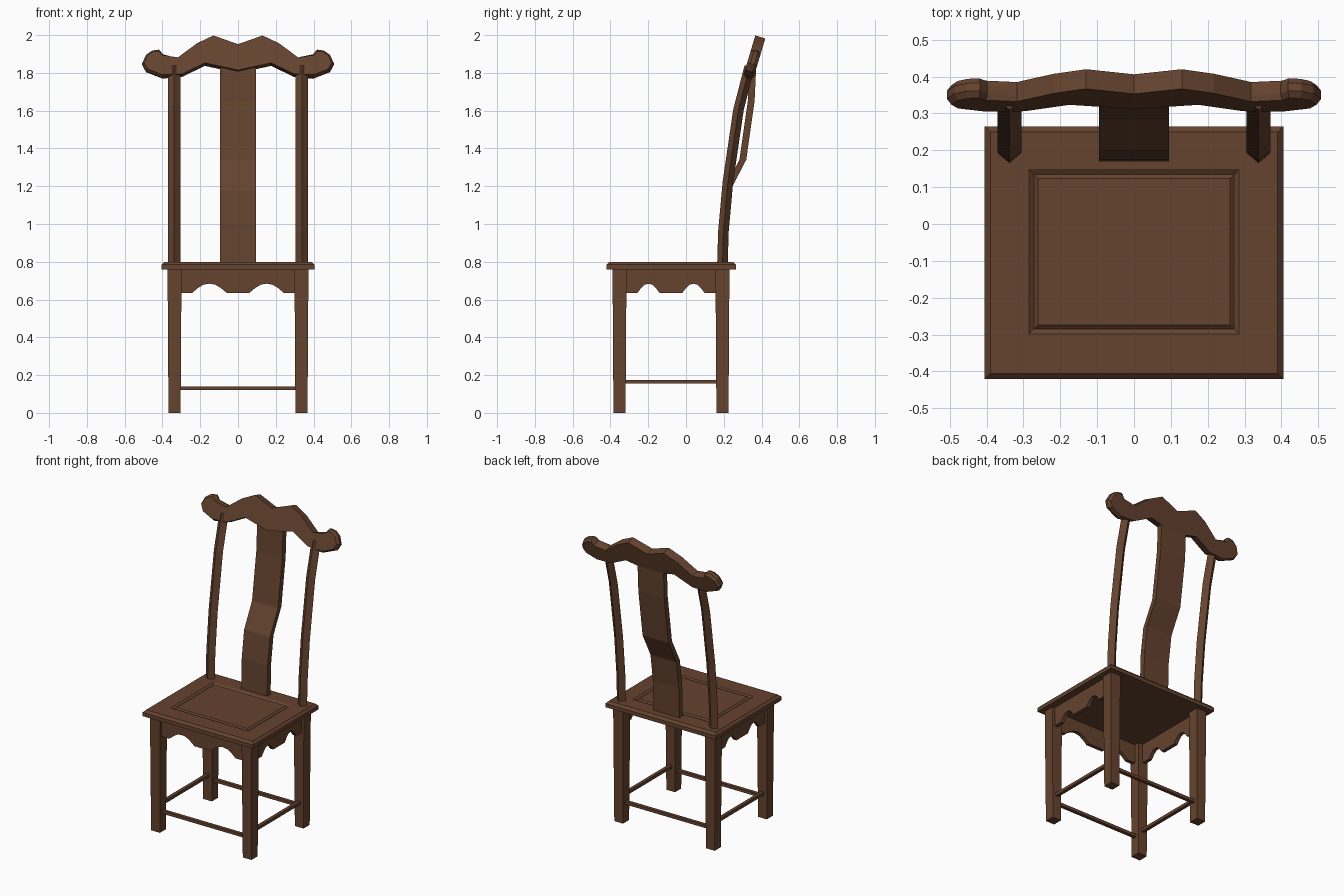
import bpy
import bmesh

cube = bpy.data.objects.get("Cube")
if cube:
    bpy.data.objects.remove(cube, do_unlink=True)

wood = bpy.data.materials.new("dark_brown_wood")
wood.use_nodes = True
COLOR = (0.13, 0.056, 0.028, 1)
wood.diffuse_color = COLOR
wood.node_tree.nodes["Principled BSDF"].inputs["Base Color"].default_value = COLOR


def loft(name, rings):
    """Skin a list of equal-length point rings and cap both ends."""
    bm = bmesh.new()
    loops = [[bm.verts.new(p) for p in ring] for ring in rings]
    n = len(loops[0])
    for a, b in zip(loops, loops[1:]):
        for i in range(n):
            j = (i + 1) % n
            bm.faces.new((a[i], a[j], b[j], b[i]))
    bm.faces.new(loops[0])
    bm.faces.new(loops[-1])
    bmesh.ops.recalc_face_normals(bm, faces=bm.faces)
    mesh = bpy.data.meshes.new(name)
    bm.to_mesh(mesh)
    bm.free()
    mesh.materials.append(wood)
    obj = bpy.data.objects.new(name, mesh)
    bpy.context.collection.objects.link(obj)
    return obj


def rect(x0, x1, y0, y1, z):
    return [(x0, y0, z), (x1, y0, z), (x1, y1, z), (x0, y1, z)]


def box(name, c, h):
    x, y, z = c
    return loft(name, [rect(x - h[0], x + h[0], y - h[1], y + h[1], z + s * h[2])
                       for s in (-1, 1)])


# Seat: chamfered board with a V groove around the centre panel
X, Y0, Y1, TOP = 0.405, -0.42, 0.265, 0.80
loft("seat", [
    rect(-X, X, Y0, Y1, 0.76),
    rect(-X, X, Y0, Y1, 0.785),
    rect(-X + 0.015, X - 0.015, Y0 + 0.015, Y1 - 0.015, TOP),
    rect(-0.285, 0.285, -0.298, 0.149, TOP),
    rect(-0.272, 0.272, -0.285, 0.134, TOP - 0.01),
    rect(-0.26, 0.26, -0.274, 0.123, TOP),
])

# Legs, slightly tapered
LEG_X, FRONT_Y, BACK_Y = 0.336, -0.352, 0.193
for side, sx in (("left", 1), ("right", -1)):
    for end, y in (("front", FRONT_Y), ("back", BACK_Y)):
        loft(f"{end}_{side}_leg", [
            rect(sx * LEG_X - h, sx * LEG_X + h, y - h, y + h, z)
            for z, h in ((0, 0.032), (0.45, 0.035), (0.765, 0.037))])

# Stretchers
MID_Y = (FRONT_Y + BACK_Y) / 2
for end, y in (("front", FRONT_Y), ("back", BACK_Y)):
    box(f"{end}_stretcher", (0, y, 0.13), (LEG_X - 0.02, 0.011, 0.01))
for side, sx in (("left", 1), ("right", -1)):
    box(f"{side}_stretcher", (sx * LEG_X, MID_Y, 0.165),
        (0.011, BACK_Y - MID_Y - 0.02, 0.01))


# Scalloped aprons on the front and both sides
def apron_profile(half, inner, outer):
    step = (outer - inner) / 6
    arch = [0, 0.026, 0.044, 0.049, 0.044, 0.026, 0]
    right = [(inner + i * step, 0.635 + a) for i, a in enumerate(arch)]
    right += [(half, 0.635), (half, 0.765)]
    return right + [(-u, z) for u, z in reversed(right)]


front = apron_profile(0.305, 0.06, 0.243)
loft("front_apron", [[(u, FRONT_Y + d, z) for u, z in front] for d in (-0.02, 0.004)])
flank = apron_profile(0.24, 0.06, 0.178)
for side, sx in (("left", 1), ("right", -1)):
    loft(f"{side}_apron", [[(sx * (LEG_X + d), MID_Y + u, z) for u, z in flank]
                           for d in (-0.004, 0.02)])

# Back posts: curved diamond sections
POST = [(0.193, 0.79), (0.198, 0.96), (0.222, 1.225), (0.278, 1.606), (0.338, 1.84)]
for side, sx in (("left", 1), ("right", -1)):
    cx = sx * 0.338
    loft(f"{side}_back_post", [
        [(cx - 0.033, y, z), (cx, y - 0.028, z), (cx + 0.033, y, z), (cx, y + 0.028, z)]
        for y, z in POST])

# Back splat: flat board with an S bend
SPLAT = [(0.187, 0.79), (0.193, 1.0), (0.218, 1.18), (0.301, 1.34),
         (0.345, 1.65), (0.355, 1.86)]
loft("back_splat", [rect(-0.095, 0.095, y - 0.018, y + 0.018, z) for y, z in SPLAT])

# Crest rail: leaning wavy board with rounded bulb ends
upper = [(0.13, 1.998), (0.217, 1.957), (0.318, 1.882), (0.397, 1.903), (0.418, 1.928),
         (0.455, 1.923), (0.487, 1.90), (0.508, 1.855)]
lower = [(0.487, 1.815), (0.397, 1.78), (0.296, 1.795), (0.175, 1.853)]
half = upper + lower
crest = [(0, 1.952)] + half + [(0, 1.815)] + [(-x, z) for x, z in reversed(half)]


def crest_ring(depth, shrink):
    ring = []
    for x, z in crest:
        if abs(x) > 0.39:
            cx = 0.43 if x > 0 else -0.43
            x, z = cx + (x - cx) * shrink, 1.85 + (z - 1.85) * shrink
        ring.append((x, 0.30 + 0.3 * (z - 1.775) + 0.053 * depth, z - 0.016 * depth))
    return ring


loft("crest_rail", [crest_ring(d, s) for d, s in
                    ((0, 0.84), (0.3, 1), (0.7, 1), (1, 0.84))])
